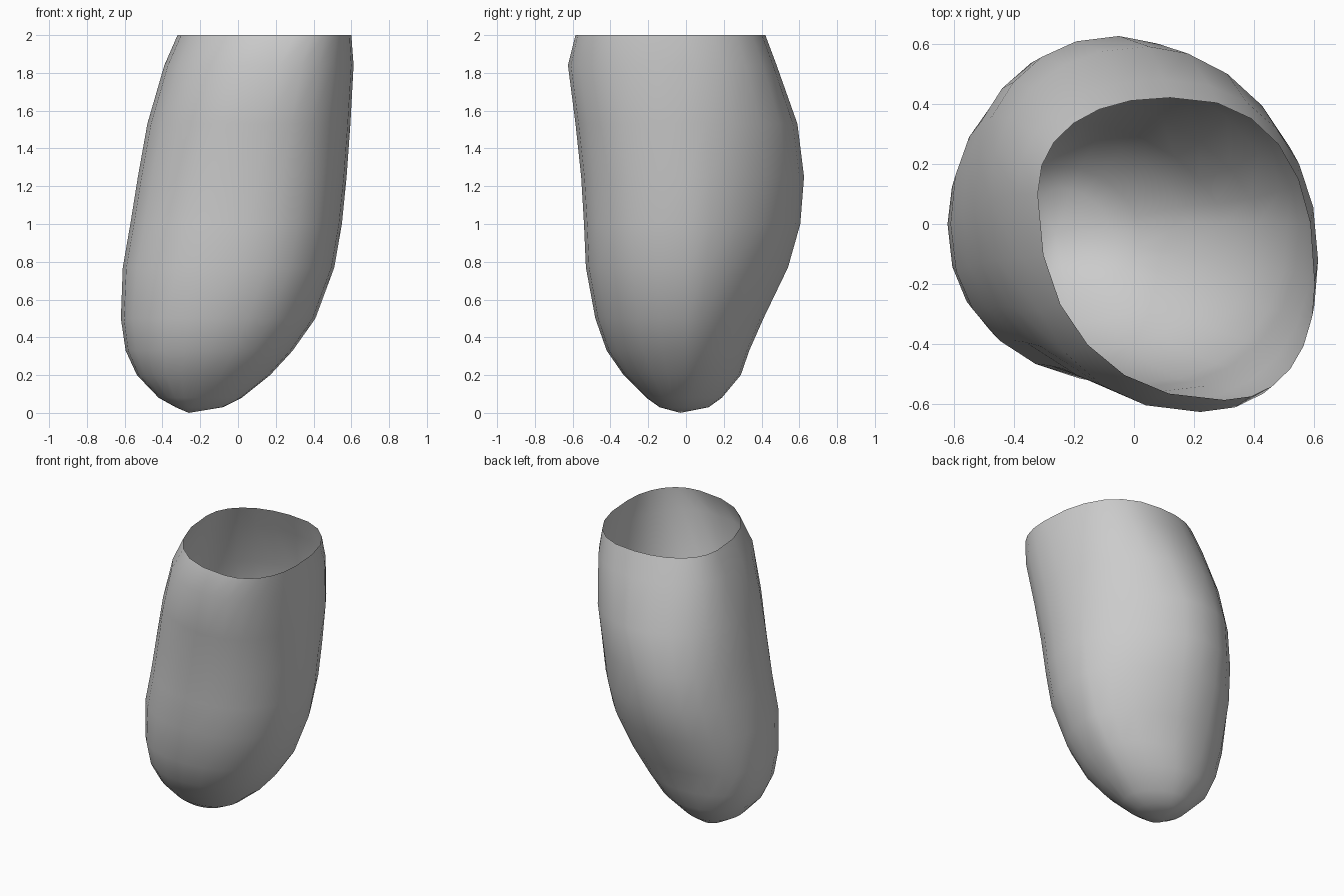
import bpy, bmesh
from math import sin, cos, pi

cube = bpy.data.objects.get("Cube")
if cube:
    bpy.data.objects.remove(cube, do_unlink=True)

STEPS = 6  # segments in each quarter of a ring

# Ring profile: height, then the extreme points east, north, west, south
RINGS = [
    (0.03, (-.08, -.02), (-.24, .12), (-.33, -.02), (-.24, -.14)),
    (0.08, (.02, -.02), (-.23, .19), (-.42, -.02), (-.23, -.21)),
    (0.20, (.17, 0), (-.2, .29), (-.535, 0), (-.2, -.33)),
    (0.33, (.29, 0), (-.17, .335), (-.595, 0), (-.15, -.42)),
    (0.50, (.41, 0), (-.15, .41), (-.62, 0), (-.1, -.48)),
    (0.77, (.51, 0), (-.1, .54), (-.61, 0), (0, -.53)),
    (1.00, (.55, 0), (-.08, .605), (-.57, .03), (.05, -.54)),
    (1.25, (.575, 0), (-.05, .625), (-.53, .05), (.1, -.555)),
    (1.53, (.595, -.05), (.05, .59), (-.48, .08), (.15, -.585)),
    (1.84, (.612, -.12), (.1, .48), (-.39, .1), (.22, -.625)),
    (2.00, (.60, -.2), (.12, .42), (-.32, .1), (.3, -.585)),
]


def ring_points(z, east, north, west, south):
    """Four joined quarter curves, counter-clockwise from above."""
    flat = 1.18 - 0.35 * max(0, (z - 1.3) / 0.7)  # flatter back-left side
    points = []
    quarters = [(east, north, flat), (west, north, .9), (west, south, .9), (east, south, .9)]
    for q, (side, end, power) in enumerate(quarters):
        for s in range(STEPS):
            t = s / STEPS * pi / 2
            if q % 2:
                t = pi / 2 - t
            c, n = max(cos(t), 0) ** power, max(sin(t), 0) ** power
            points.append((end[0] + (side[0] - end[0]) * c,
                           side[1] + (end[1] - side[1]) * n, z))
    return points


# Open-topped shell lofted through the rings
bm = bmesh.new()
loops = [[bm.verts.new(p) for p in ring_points(*ring)] for ring in RINGS]
count = STEPS * 4
for low, high in zip(loops, loops[1:]):
    for i in range(count):
        j = (i + 1) % count
        bm.faces.new((low[i], low[j], high[j], high[i]))

# Rounded tip closing the bottom
tip = bm.verts.new((-.26, -.03, 0))
for i in range(count):
    bm.faces.new((tip, loops[0][(i + 1) % count], loops[0][i]))

mesh = bpy.data.meshes.new("open_shell")
bm.to_mesh(mesh)
bm.free()
shell = bpy.data.objects.new("open_shell", mesh)
bpy.context.collection.objects.link(shell)

# Plain grey colour
grey = bpy.data.materials.new("plain_grey")
grey.use_nodes = True
colour = (0.6, 0.6, 0.6, 1)
grey.diffuse_color = colour
grey.node_tree.nodes["Principled BSDF"].inputs["Base Color"].default_value = colour
mesh.materials.append(grey)

# Smooth shading
bpy.ops.object.select_all(action='DESELECT')
shell.select_set(True)
bpy.context.view_layer.objects.active = shell
bpy.ops.object.shade_smooth_by_angle(angle=pi / 6)
